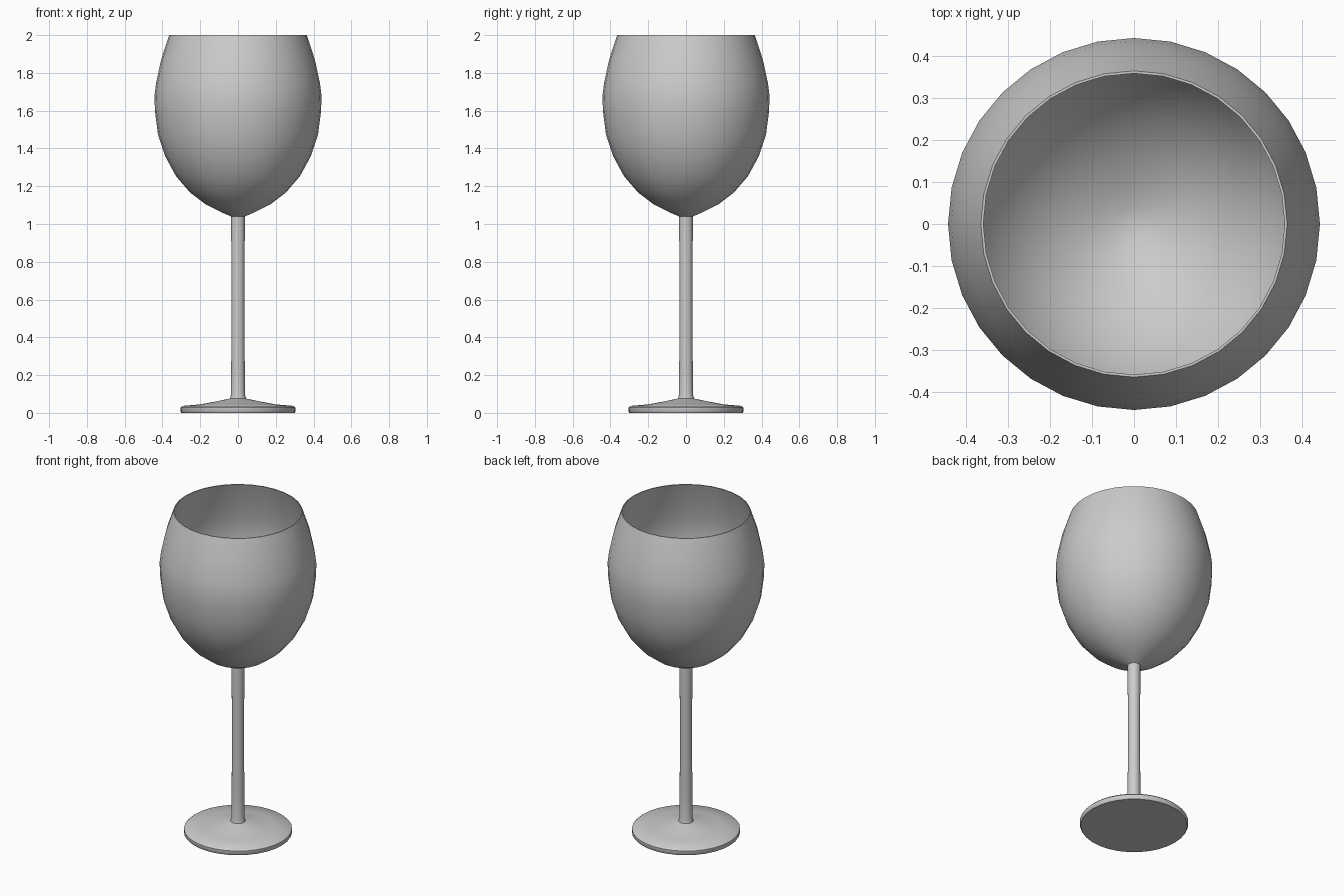
import bpy, bmesh, math

if "Cube" in bpy.data.objects:
    bpy.data.objects.remove(bpy.data.objects["Cube"])

SEGMENTS = 32
WALL = 0.006

# Outer half-profiles as (radius, height)
foot = [(0, 0), (0.3, 0), (0.305, 0.006), (0.305, 0.028), (0.295, 0.037),
        (0.2, 0.045), (0.12, 0.06), (0.042, 0.076)]
stem = [(0.037, 0.1), (0.036, 0.22), (0.034, 0.64), (0.036, 0.95), (0.036, 1.04)]
bowl = [(0.09, 1.063), (0.17, 1.103), (0.254, 1.167), (0.328, 1.253), (0.386, 1.36),
        (0.424, 1.475), (0.44, 1.6), (0.442, 1.68), (0.434, 1.745), (0.407, 1.87),
        (0.364, 2.0)]

# Inner wall of the bowl: the outer curve moved inwards, closed at the bottom
inner = [(bowl[-1][0] - WALL, bowl[-1][1])]
for i in range(len(bowl) - 2, -1, -1):
    (r0, z0), (r1, z1) = bowl[max(i - 1, 0)], bowl[i + 1]
    length = math.hypot(r1 - r0, z1 - z0)
    inner.append((bowl[i][0] - WALL * (z1 - z0) / length,
                  bowl[i][1] + WALL * (r1 - r0) / length))
inner += [(0.04, 1.052), (0, 1.046)]


def lathe(name, profile):
    """Spin a half-profile around the z axis into a smooth object."""
    bm = bmesh.new()
    verts = [bm.verts.new((r, 0, z)) for r, z in profile]
    edges = [bm.edges.new(pair) for pair in zip(verts, verts[1:])]
    bmesh.ops.spin(bm, geom=verts + edges, cent=(0, 0, 0), axis=(0, 0, 1),
                   angle=math.tau, steps=SEGMENTS)
    bmesh.ops.remove_doubles(bm, verts=bm.verts, dist=0.0005)
    bmesh.ops.recalc_face_normals(bm, faces=bm.faces)
    mesh = bpy.data.meshes.new(name)
    bm.to_mesh(mesh)
    bm.free()
    obj = bpy.data.objects.new(name, mesh)
    bpy.context.collection.objects.link(obj)
    bpy.ops.object.select_all(action='DESELECT')
    obj.select_set(True)
    bpy.context.view_layer.objects.active = obj
    bpy.ops.object.shade_smooth_by_angle(angle=math.radians(40))
    return obj


# Foot, stem and bowl form one continuous turned surface
lathe("wine_glass", foot + stem + bowl + inner)
